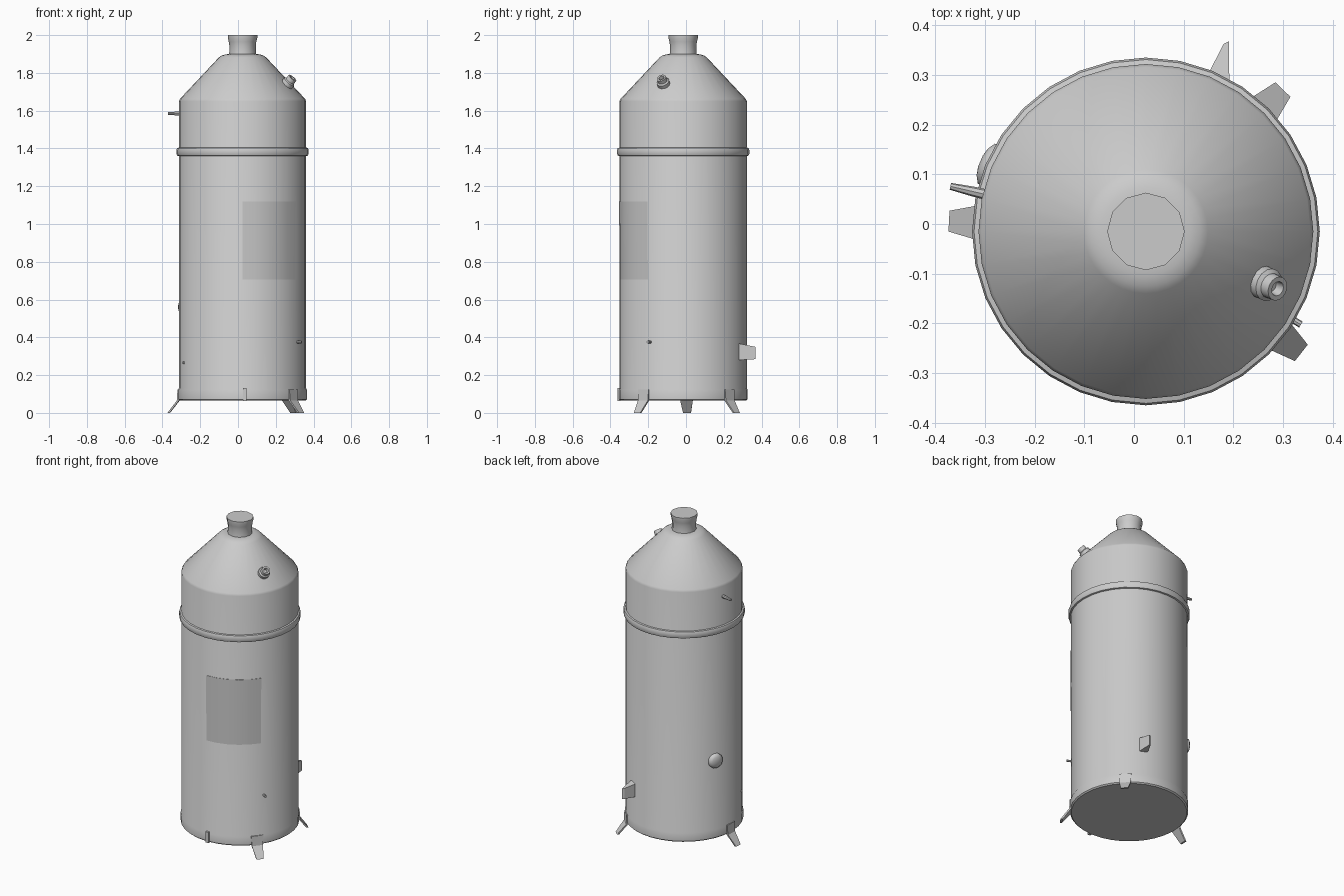
import bpy, bmesh, math
from mathutils import Matrix, Vector

if "Cube" in bpy.data.objects:
    bpy.data.objects.remove(bpy.data.objects["Cube"])

CX, CY = 0.024, -0.015      # tank axis
R = 0.337                   # tank radius

steel = bpy.data.materials.new("grey_steel")
steel.use_nodes = True
steel.diffuse_color = (0.6, 0.6, 0.6, 1)
steel.node_tree.nodes["Principled BSDF"].inputs["Base Color"].default_value = (0.6, 0.6, 0.6, 1)


def make(name, bm, matrix, smooth=35):
    bmesh.ops.recalc_face_normals(bm, faces=bm.faces)
    mesh = bpy.data.meshes.new(name)
    bm.to_mesh(mesh)
    bm.free()
    mesh.materials.append(steel)
    obj = bpy.data.objects.new(name, mesh)
    obj.matrix_world = matrix
    bpy.context.collection.objects.link(obj)
    if smooth:
        bpy.ops.object.select_all(action='DESELECT')
        obj.select_set(True)
        bpy.context.view_layer.objects.active = obj
        bpy.ops.object.shade_smooth_by_angle(angle=math.radians(smooth))
    return obj


def on_wall(azimuth, radius=0.0, z=0.0, tilt=0.0):
    # local x points outward from the tank, local z points up
    return (Matrix.Translation((CX, CY, 0)) @ Matrix.Rotation(math.radians(azimuth), 4, 'Z')
            @ Matrix.Translation((radius, 0, z)) @ Matrix.Rotation(math.radians(-tilt), 4, 'Y'))


def lathe(name, profile, sides, matrix, closed=False, smooth=35):
    # profile of (radius, height) turned around local z
    bm = bmesh.new()
    rings = []
    for r, z in profile:
        rings.append([bm.verts.new((r * math.cos(a), r * math.sin(a), z))
                      for a in (2 * math.pi * i / sides for i in range(sides))])
    pairs = list(zip(rings, rings[1:]))
    if closed:
        pairs.append((rings[-1], rings[0]))
    else:
        bm.faces.new(rings[0])
        bm.faces.new(rings[-1])
    for a, b in pairs:
        for i in range(sides):
            j = (i + 1) % sides
            bm.faces.new((a[i], a[j], b[j], b[i]))
    return make(name, bm, matrix, smooth)


axis = Matrix.Translation((CX, CY, 0))
outward = Matrix.Rotation(math.pi / 2, 4, 'Y')

# Tank shell with conical top
lathe("tank_shell", [(0.333, 0.065), (0.341, 0.072), (0.341, 0.122), (R, 0.13), (R, 1.65),
                     (0.331, 1.663), (0.125, 1.882), (0.11, 1.892), (0.09, 1.898),
                     (0.07, 1.9)], 32, axis)

# Raised band around the upper body
lathe("upper_band", [(R - 0.005, 1.358), (0.346, 1.362), (0.35, 1.372), (0.35, 1.392),
                     (0.346, 1.402), (R - 0.005, 1.406)], 32, axis, closed=True)

# Flared neck
lathe("neck", [(0.073, 1.89), (0.07, 1.91), (0.07, 1.945), (0.073, 1.965),
               (0.078, 1.985), (0.078, 2.0)], 12, axis)

# Valve fitting on the cone, with a hollow end
lathe("cone_fitting", [(0.034, -0.015), (0.034, 0.022), (0.026, 0.028), (0.025, 0.05),
                       (0.015, 0.05), (0.012, 0.03)], 14,
      on_wall(-23.5, 0.255, 1.737, 47) @ outward)

# Domed gauge, overflow spout and small pins on the wall
lathe("gauge", [(0.045, -0.01), (0.045, 0.012), (0.03, 0.021), (0.012, 0.025)], 14,
      on_wall(157, R, 0.56) @ outward, smooth=60)
lathe("overflow_spout", [(0.011, -0.02), (0.01, 0.02), (0.007, 0.067)], 8,
      on_wall(167, R, 1.585) @ outward)
for name, azimuth, z, length in (("right_pin", -31, 0.375, 0.027), ("left_pin", 203, 0.265, 0.006)):
    lathe(name, [(0.007, -0.01), (0.007, length)], 8, on_wall(azimuth, R, z) @ outward)

# Three splayed feet: (radius, height, half width) from top to tip
for name, azimuth in (("back_foot", 46), ("side_foot", 177), ("front_foot", -38)):
    bm = bmesh.new()
    rows = []
    for r, z, w in ((0.343, 0.125, 0.036), (0.347, 0.065, 0.033), (0.397, 0.0, 0.021)):
        rows.append([bm.verts.new(p) for p in ((r, -w, z), (r, w, z),
                                               (r - 0.012, w, z), (r - 0.012, -w, z))])
    for a, b in zip(rows, rows[1:]):
        for i in range(4):
            j = (i + 1) % 4
            bm.faces.new((a[i], a[j], b[j], b[i]))
    bm.faces.new(rows[0])
    bm.faces.new(rows[-1])
    make(name, bm, on_wall(azimuth), smooth=0)

# Tapered outlet block at the back
bm = bmesh.new()
outline = ((0.15, 0.28), (0.192, 0.28), (0.191, 0.368), (0.18, 0.362), (0.15, 0.303))
low = [bm.verts.new((x, y, 0.28 + 0.05 * max(0, y - 0.28))) for x, y in outline]
high = [bm.verts.new((x, y, 0.367 - 0.2 * (y - 0.28))) for x, y in outline]
bm.faces.new(low)
bm.faces.new(high)
for i in range(len(outline)):
    j = (i + 1) % len(outline)
    bm.faces.new((low[i], low[j], high[j], high[i]))
make("outlet_block", bm, Matrix.Identity(4), smooth=0)

# Clip on the base ring
bm = bmesh.new()
bmesh.ops.create_cube(bm, size=1)
bmesh.ops.scale(bm, vec=Vector((0.016, 0.02, 0.068)), verts=bm.verts)
make("base_clip", bm, on_wall(-88, 0.34, 0.098), smooth=0)

# Thin front panel whose upper lip stands just proud of the shell
bm = bmesh.new()
columns = []
for k in range(6):
    a = 2 * math.pi * (24 + k) / 32
    c, s = math.cos(a), math.sin(a)
    columns.append([bm.verts.new((r * c, r * s, z)) for r, z in
                    ((R - 0.004, 1.12), (R + 0.002, 1.12), (R - 0.001, 0.5))])
for a, b in zip(columns, columns[1:]):
    for i in range(2):
        bm.faces.new((a[i], b[i], b[i + 1], a[i + 1]))
make("front_panel", bm, axis)
